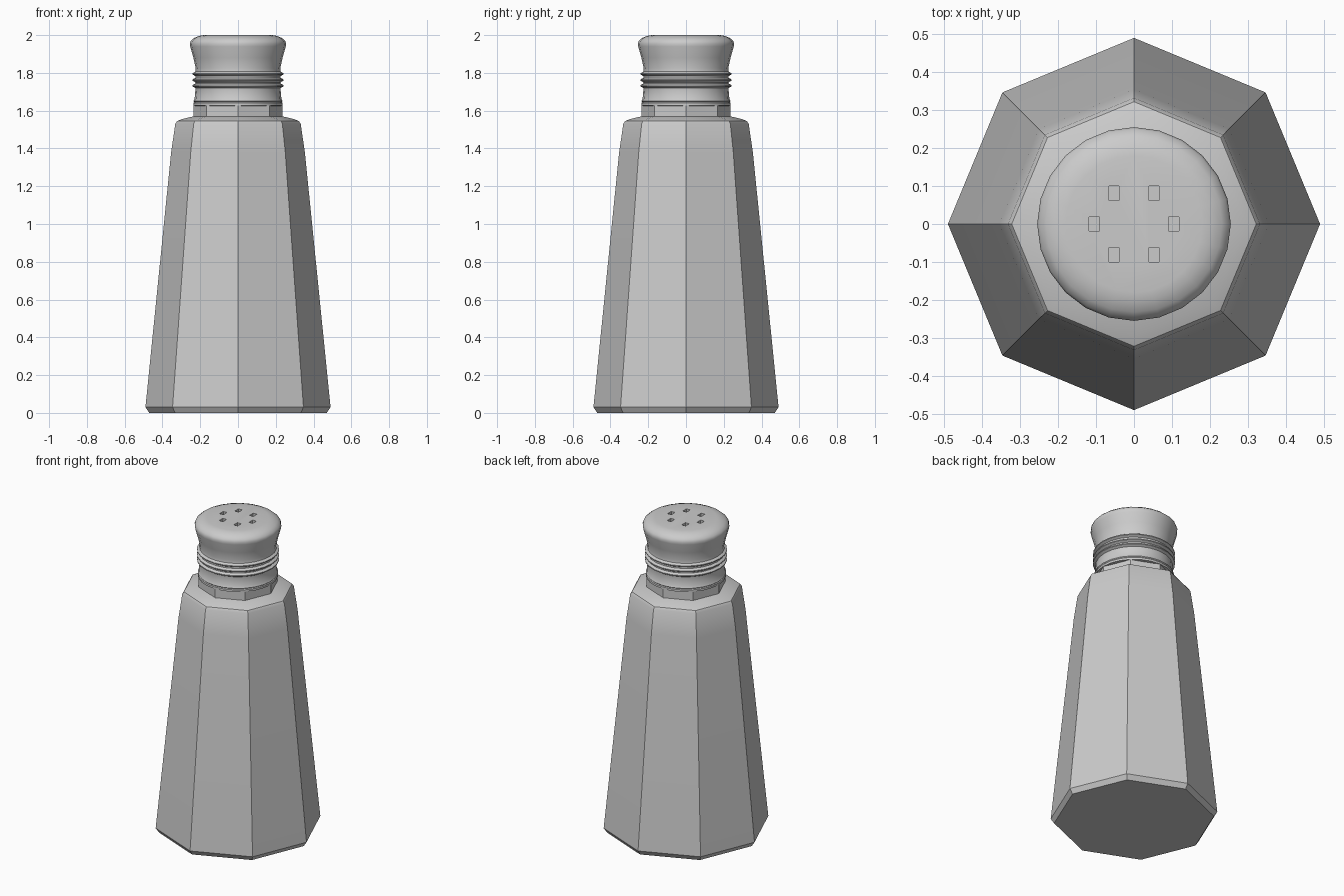
import bpy
import bmesh
from math import cos, sin, pi, radians

if "Cube" in bpy.data.objects:
    bpy.data.objects.remove(bpy.data.objects["Cube"])

grey = bpy.data.materials.new("plain_grey")
grey.use_nodes = True
COLOUR = (0.6, 0.6, 0.6, 1)
grey.diffuse_color = COLOUR
grey.node_tree.nodes["Principled BSDF"].inputs["Base Color"].default_value = COLOUR


def finish(name, bm):
    bmesh.ops.recalc_face_normals(bm, faces=bm.faces)
    mesh = bpy.data.meshes.new(name)
    bm.to_mesh(mesh)
    bm.free()
    mesh.materials.append(grey)
    obj = bpy.data.objects.new(name, mesh)
    bpy.context.collection.objects.link(obj)
    return obj


def lathe(name, profile, sides):
    """Closed solid turned from (radius, height) points, first corner on +x."""
    bm = bmesh.new()
    rings = []
    for r, z in profile:
        rings.append([bm.verts.new((r * cos(2 * pi * i / sides), r * sin(2 * pi * i / sides), z))
                      for i in range(sides)])
    for low, high in zip(rings, rings[1:]):
        for i in range(sides):
            j = (i + 1) % sides
            bm.faces.new((low[i], low[j], high[j], high[i]))
    bm.faces.new(rings[0])
    bm.faces.new(rings[-1])
    return finish(name, bm)


def smooth(obj, angle):
    bpy.ops.object.select_all(action="DESELECT")
    obj.select_set(True)
    bpy.context.view_layer.objects.active = obj
    bpy.ops.object.shade_smooth_by_angle(angle=radians(angle))


# Eight-sided tapered glass body with shoulder and neck
body = lathe("glass_body", [
    (0.47, 0), (0.49, 0.03), (0.354, 1.38), (0.332, 1.53),
    (0.322, 1.545), (0.295, 1.556), (0.235, 1.57), (0.235, 1.64)], 8)
smooth(body, 32)

# Round screw cap: bottom flange, three thread ribs, flared rounded head
profile = [(0.225, 1.625), (0.236, 1.627), (0.236, 1.64), (0.232, 1.645),
           (0.236, 1.65), (0.23, 1.662), (0.225, 1.715)]
for z in (1.732, 1.762, 1.795):
    profile += [(0.226, z - 0.012), (0.241, z - 0.003), (0.241, z + 0.003), (0.226, z + 0.012)]
profile += [(0.224, 1.825), (0.236, 1.88), (0.253, 1.94), (0.255, 1.955),
            (0.25, 1.97), (0.232, 1.985), (0.205, 1.996), (0.18, 2.0)]
cap = lathe("screw_cap", profile, 24)

# Six shallow pour holes sunk into the cap top
bm = bmesh.new()
for i in range(6):
    a = i * pi / 3
    box = bmesh.ops.create_cube(bm, size=1)["verts"]
    bmesh.ops.scale(bm, verts=box, vec=(0.027, 0.038, 0.04))
    bmesh.ops.translate(bm, verts=box, vec=(0.1 * cos(a) * 1.05, 0.093 * sin(a), 2.0))
cutter = finish("hole_cutter", bm)
cutter.hide_render = True
cut = cap.modifiers.new("pour_holes", "BOOLEAN")
cut.operation = "DIFFERENCE"
cut.solver = "EXACT"
cut.object = cutter
bpy.context.view_layer.objects.active = cap
bpy.ops.object.modifier_apply(modifier=cut.name)
bpy.data.objects.remove(cutter)
smooth(cap, 32)
